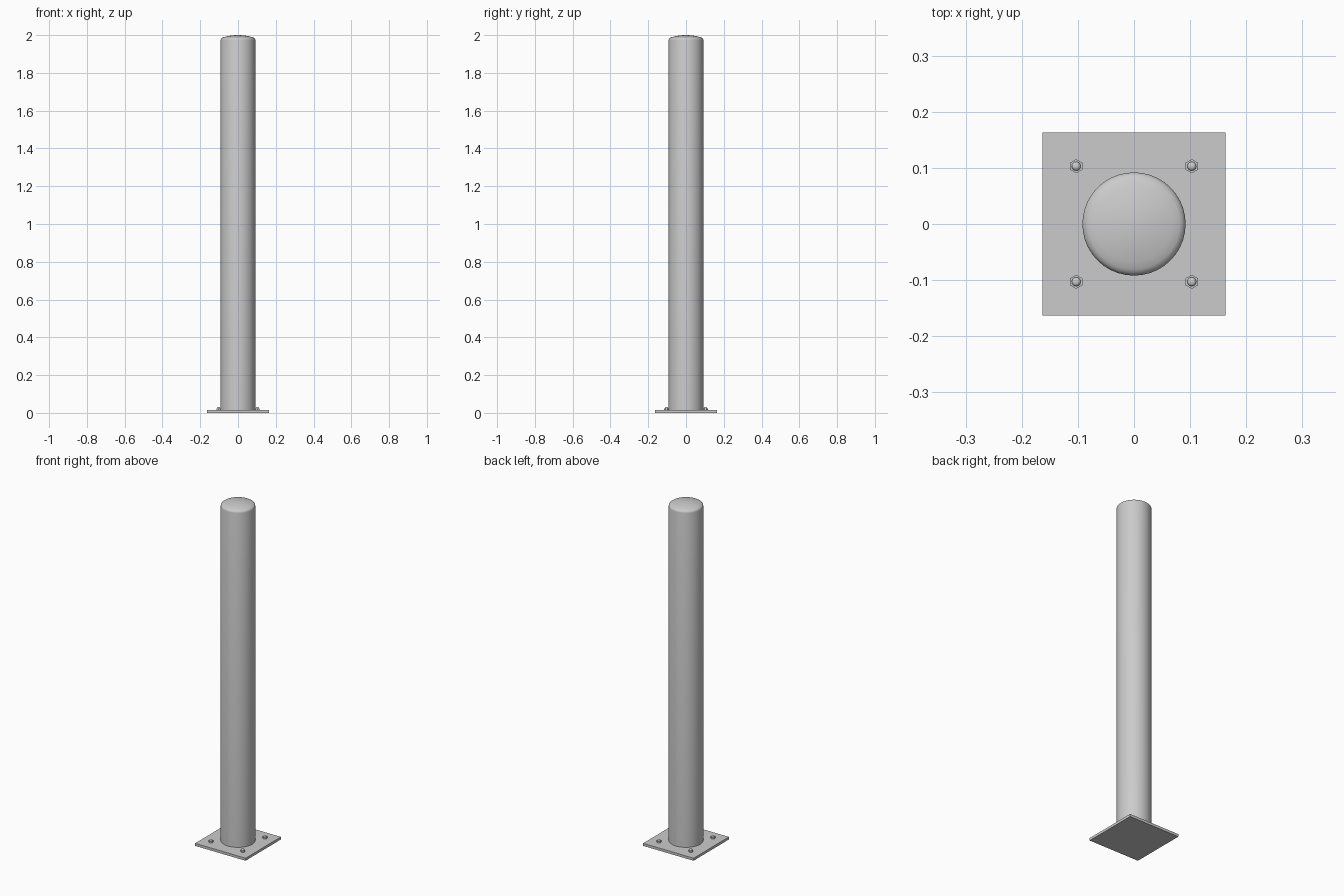
import bpy, math

if "Cube" in bpy.data.objects:
    bpy.data.objects.remove(bpy.data.objects["Cube"])

# Single painted-steel colour
steel = bpy.data.materials.new("grey_steel")
steel.diffuse_color = (0.6, 0.6, 0.6, 1)
steel.use_nodes = True
steel.node_tree.nodes["Principled BSDF"].inputs["Base Color"].default_value = steel.diffuse_color


def lathe(name, profile, sides, loc=(0, 0, 0), turn=0.0, angle=30):
    """Revolve (radius, height) points round z and close both ends."""
    verts, faces = [], []
    for r, z in profile:
        for i in range(sides):
            a = turn + 2 * math.pi * i / sides
            verts.append((r * math.cos(a), r * math.sin(a), z))
    for k in range(len(profile) - 1):
        for i in range(sides):
            j = (i + 1) % sides
            faces.append((k * sides + i, k * sides + j,
                          (k + 1) * sides + j, (k + 1) * sides + i))
    faces.append(tuple(reversed(range(sides))))
    faces.append(tuple(range((len(profile) - 1) * sides, len(profile) * sides)))
    mesh = bpy.data.meshes.new(name)
    mesh.from_pydata(verts, [], faces)
    mesh.materials.append(steel)
    ob = bpy.data.objects.new(name, mesh)
    bpy.context.collection.objects.link(ob)
    ob.location = loc
    if angle:
        bpy.ops.object.select_all(action='DESELECT')
        bpy.context.view_layer.objects.active = ob
        ob.select_set(True)
        bpy.ops.object.shade_smooth_by_angle(angle=math.radians(angle))
    return ob


# Square base plate
T = 0.015
bpy.ops.mesh.primitive_cube_add(size=1, location=(0, 0, T / 2))
plate = bpy.context.object
plate.name = "base_plate"
plate.scale = (0.327, 0.327, T)
plate.data.materials.append(steel)

# Round post with a softened rim and shallow domed cap
R = 0.092
profile = [(R, T), (R, 1.974), (0.0908, 1.979), (0.087, 1.984), (0.081, 1.9875)]
profile += [(r, 2.0 - 0.0125 * (r / 0.081) ** 2)
            for r in (0.068, 0.052, 0.035, 0.018, 0.004)]
lathe("post", profile, 40, angle=40)

# Four anchor bolts: hexagonal nut with a round-ended stud
B = 0.103
for sx in (-1, 1):
    for sy in (-1, 1):
        loc = (sx * B, sy * B, T)
        lathe("anchor_nut", [(0.0125, 0), (0.0125, 0.009)], 6, loc,
              turn=math.pi / 6, angle=0)
        lathe("anchor_stud", [(0.008, 0), (0.008, 0.012), (0.0068, 0.0145),
                              (0.004, 0.016), (0.001, 0.0165)], 16, loc, angle=50)
